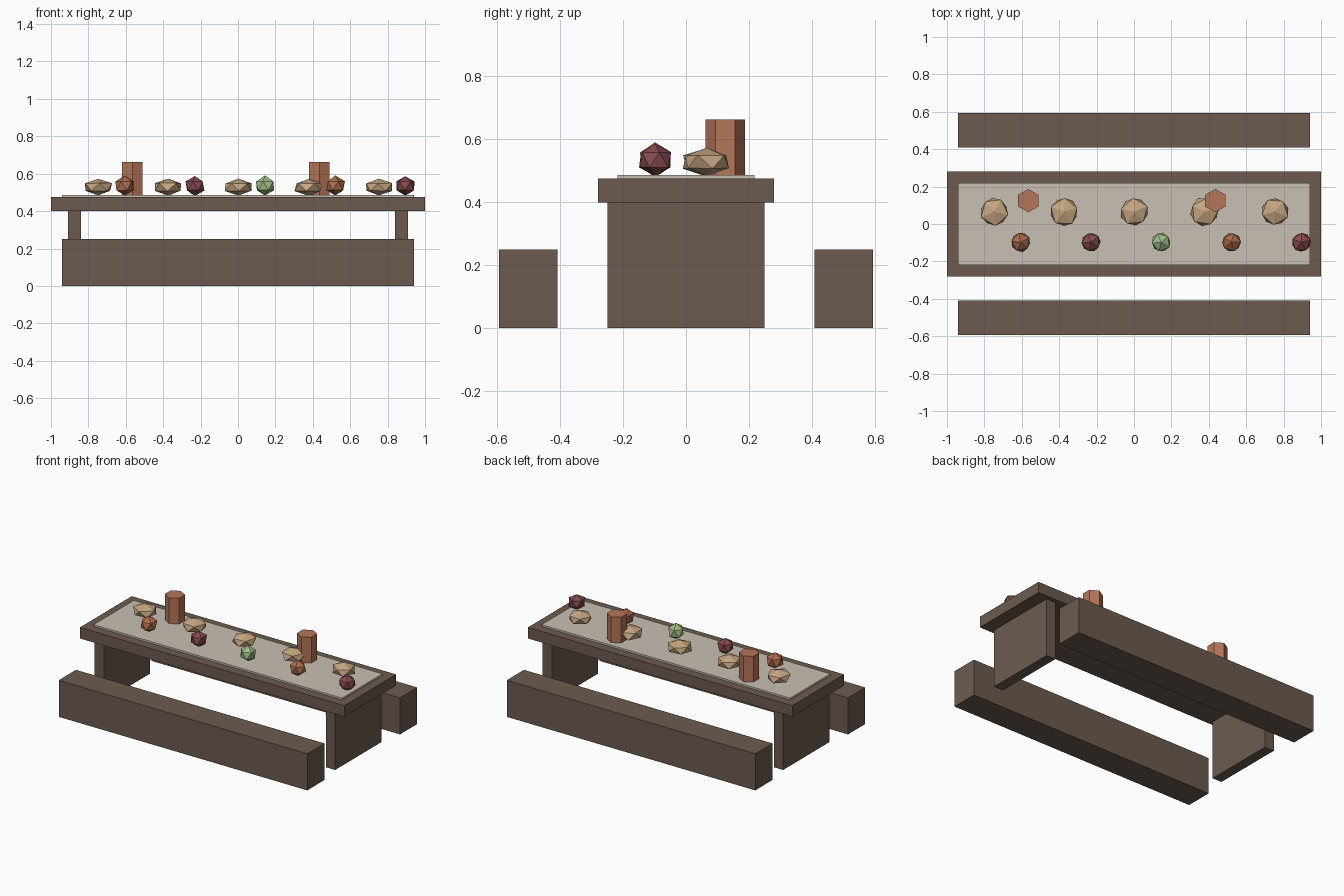
import bpy
import bmesh
import random
from mathutils import Matrix, Vector

random.seed(4)
cube = bpy.data.objects.get("Cube")
if cube:
    bpy.data.objects.remove(cube, do_unlink=True)


def material(name, rgb):
    mat = bpy.data.materials.new(name)
    mat.use_nodes = True
    mat.diffuse_color = (*rgb, 1)
    for node in mat.node_tree.nodes:
        if node.type == 'BSDF_PRINCIPLED':
            node.inputs["Base Color"].default_value = (*rgb, 1)
    return mat


wood = material("dark_wood", (0.15, 0.105, 0.08))
linen = material("linen", (0.58, 0.53, 0.46))
crust = material("bread_crust", (0.56, 0.38, 0.22))
clay = material("clay", (0.46, 0.18, 0.1))
rust = material("rust_fruit", (0.42, 0.15, 0.075))
plum = material("plum_fruit", (0.24, 0.07, 0.08))
green = material("green_fruit", (0.37, 0.52, 0.25))


def add_object(name, bm, mat, location):
    mesh = bpy.data.meshes.new(name)
    bm.to_mesh(mesh)
    bm.free()
    mesh.materials.append(mat)
    obj = bpy.data.objects.new(name, mesh)
    obj.location = location
    bpy.context.collection.objects.link(obj)
    return obj


def box(name, mat, x, y, z):
    """Box spanning the given (low, high) ranges."""
    bm = bmesh.new()
    size = [r[1] - r[0] for r in (x, y, z)]
    bmesh.ops.create_cube(bm, size=1, matrix=Matrix.Diagonal((*size, 1)))
    return add_object(name, bm, mat, [sum(r) / 2 for r in (x, y, z)])


def lump(name, mat, location, radius, flatness, jitter):
    """Faceted, slightly irregular lump of food."""
    bm = bmesh.new()
    bmesh.ops.create_icosphere(bm, subdivisions=1, radius=radius)
    for v in bm.verts:
        v.co *= 1 + random.uniform(-jitter, jitter)
        v.co.z *= flatness
    spin = Matrix.Rotation(random.uniform(0, 6), 3, 'Z')
    bmesh.ops.rotate(bm, verts=bm.verts, cent=Vector(), matrix=spin)
    return add_object(name, bm, mat, location)


# Table top, cloth, end supports and benches
box("table_top", wood, (-1, 1), (-0.28, 0.28), (0.4, 0.475))
box("table_cloth", linen, (-0.94, 0.94), (-0.218, 0.218), (0.475, 0.487))
for side, s in (("left", 1), ("right", -1)):
    box(side + "_support", wood, sorted((s * 0.84, s * 0.91)), (-0.25, 0.25), (0, 0.4))
for side, s in (("front", -1), ("back", 1)):
    box(side + "_bench", wood, (-0.94, 0.94), sorted((s * 0.408, s * 0.594)), (0, 0.25))

# Loaves and fruit along the table
fruits = (rust, plum, green, rust, plum)
for i, fruit in enumerate(fruits):
    lump(f"loaf_{i + 1}", crust, (-0.748 + 0.375 * i, 0.066, 0.528), 0.082, 0.55, 0.06)
    lump(f"fruit_{i + 1}", fruit, (-0.605 + 0.375 * i, -0.098, 0.535), 0.056, 0.95, 0.05)

# Six-sided clay mugs
for i, x in enumerate((-0.565, 0.435)):
    bm = bmesh.new()
    bmesh.ops.create_cone(bm, cap_ends=True, segments=6, radius1=0.0625,
                          radius2=0.0625, depth=0.176)
    add_object(f"mug_{i + 1}", bm, clay, (x, 0.125, 0.575))
